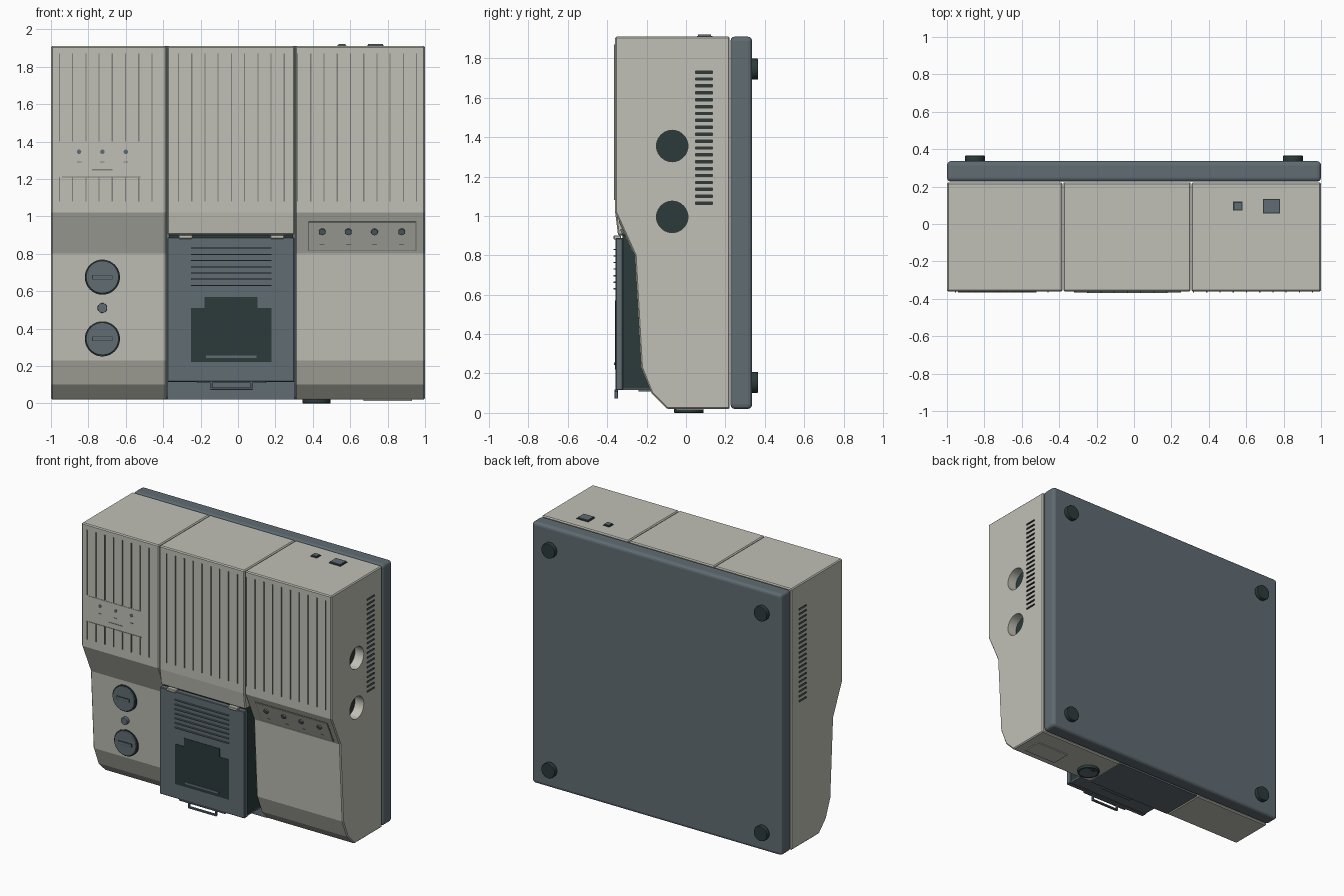
import bpy, bmesh, math
from mathutils import Matrix, Vector

old = bpy.data.objects.get("Cube")
if old:
    bpy.data.objects.remove(old)


def material(name, rgb):
    m = bpy.data.materials.new(name)
    m.use_nodes = True
    m.diffuse_color = (*rgb, 1)
    node = next(n for n in m.node_tree.nodes if n.type == 'BSDF_PRINCIPLED')
    node.inputs["Base Color"].default_value = (*rgb, 1)
    node.inputs["Roughness"].default_value = 0.7
    return m


BEIGE = material("warm_grey", (0.53, 0.53, 0.47))
SLATE = material("slate", (0.115, 0.15, 0.17))
DARK = material("dark_green", (0.025, 0.043, 0.043))
LINE = material("rib_grey", (0.22, 0.22, 0.2))


def finish(name, bm, mats, bevel=0, segments=1):
    bmesh.ops.recalc_face_normals(bm, faces=bm.faces[:])
    mesh = bpy.data.meshes.new(name)
    bm.to_mesh(mesh)
    bm.free()
    for m in mats:
        mesh.materials.append(m)
    ob = bpy.data.objects.new(name, mesh)
    bpy.context.collection.objects.link(ob)
    if bevel:
        mod = ob.modifiers.new("bevel", 'BEVEL')
        mod.width, mod.segments = bevel, segments
        mod.limit_method = 'ANGLE'
        mod.angle_limit = math.radians(40)
    return ob


def add_box(bm, x, y, z):
    """Box from three (low, high) ranges."""
    size = [b - a for a, b in (x, y, z)]
    mid = [(a + b) / 2 for a, b in (x, y, z)]
    mat = Matrix.Translation(mid) @ Matrix.Diagonal((*size, 1))
    return bmesh.ops.create_cube(bm, size=1, matrix=mat)["verts"]


def boxes(name, ranges, mat, bevel=0, segments=1):
    bm = bmesh.new()
    for r in ranges:
        add_box(bm, *r)
    return finish(name, bm, [mat], bevel, segments)


def prism(name, profile, x0, x1, mats, bevel=0.007):
    """Extrude a (y, z) side profile along x."""
    bm = bmesh.new()
    face = bm.faces.new([bm.verts.new((x0, y, z)) for y, z in profile])
    ext = bmesh.ops.extrude_face_region(bm, geom=[face])["geom"]
    moved = [v for v in ext if isinstance(v, bmesh.types.BMVert)]
    bmesh.ops.translate(bm, verts=moved, vec=(x1 - x0, 0, 0))
    return finish(name, bm, mats, bevel)


def disc(name, at, radius, depth, axis, mat, bevel=0, sides=40):
    bm = bmesh.new()
    rot = Vector((0, 0, 1)).rotation_difference(Vector(axis)).to_matrix().to_4x4()
    bmesh.ops.create_cone(bm, cap_ends=True, segments=sides, radius1=radius, radius2=radius,
                          depth=depth, matrix=Matrix.Translation(at) @ rot)
    ob = finish(name, bm, [mat], bevel, 2)
    for p in ob.data.polygons:
        p.use_smooth = len(p.vertices) == 4
    return ob


# Main housing: two side bodies with a stepped front, one shorter centre body
FRONT, BACK, TOP, SEAM_L, SEAM_R = -0.36, 0.222, 1.91, -0.38, 0.305
side = [(BACK, TOP), (FRONT, TOP), (FRONT, 1.02), (-0.26, 0.8), (-0.228, 0.23),
        (-0.175, 0.1), (-0.095, 0.02), (BACK, 0.02)]
centre = [(BACK, TOP), (FRONT, TOP), (FRONT, 1.02), (-0.345, 0.9), (BACK, 0.9)]
GAP = 0.002
palette = [BEIGE, SLATE, DARK]
right_body = prism("right_body", side, -1, SEAM_L - GAP, palette)
left_body = prism("left_body", side, SEAM_R + GAP, 1, palette)
prism("centre_body", centre, SEAM_L + GAP, SEAM_R - GAP, palette)

# Side vents on both ends, round sockets on the left end
for body, s in ((right_body, -1), (left_body, 1)):
    bm = bmesh.new()
    for i in range(20):
        z = 1.065 + i * 0.035
        add_box(bm, sorted((s * 0.985, s * 1.05)), (0.048, 0.135), (z - 0.006, z + 0.006))
    for f in bm.faces:
        f.material_index = 2
    if s > 0:
        for z in (0.995, 1.355):
            made = bmesh.ops.create_cone(
                bm, cap_ends=True, segments=40, radius1=0.08, radius2=0.08, depth=0.14,
                matrix=Matrix.Translation((1, -0.07, z)) @ Matrix.Rotation(math.pi / 2, 4, 'Y'))
            for f in {f for v in made["verts"] for f in v.link_faces}:
                f.material_index = 2 if len(f.verts) > 4 else 0
    cutter = finish("side_cutter", bm, palette)
    cutter.hide_render = True
    cutter.hide_set(True)
    cutter.display_type = 'WIRE'
    mod = body.modifiers.new("openings", 'BOOLEAN')
    mod.operation, mod.object, mod.solver = 'DIFFERENCE', cutter, 'EXACT'

# Back panel and its feet
boxes("back_panel", [((-1, 1), (0.226, 0.336), (0.02, TOP))], SLATE, 0.022, 3)
for x in (-0.85, 0.85):
    for z in (0.155, 1.745):
        disc("rear_foot", (x, 0.348, z), 0.053, 0.036, (0, 1, 0), DARK, 0.004)

# Fine vertical ribs, interrupted by the indicator plate
ribs = []
for i in range(28):
    x = -0.955 + i * 1.91 / 27
    if min(abs(x - SEAM_L), abs(x - SEAM_R)) < 0.012:
        continue
    spans = [(1.08, 1.21), (1.4, 1.87)] if x < -0.51 else [(1.08, 1.87)]
    ribs += [((x - 0.003, x + 0.003), (-0.366, -0.355), s) for s in spans]
boxes("front_ribs", ribs, LINE)

# Indicator plate and lamps
boxes("indicator_plate", [((-0.94, -0.52), (-0.363, -0.355), (1.212, 1.395))], BEIGE)
boxes("indicator_line", [((-0.94, -0.52), (-0.365, -0.355), (1.207, 1.212)),
                         ((-0.78, -0.67), (-0.365, -0.355), (1.246, 1.252))], LINE)
for x in (-0.85, -0.725, -0.6):
    disc("indicator_lamp", (x, -0.362, 1.345), 0.012, 0.008, (0, 1, 0), SLATE, 0, 16)
    boxes("lamp_mark", [((x - 0.012, x + 0.012), (-0.365, -0.36), (1.288, 1.294))], LINE)

# Control panel and buttons on the sloping step
slope = Vector((0, 0.1, -0.22)).normalized()
out = Vector((0, -0.22, -0.1)).normalized()


def on_step(x, z, lift):
    return Vector((x, -0.36 + (1.02 - z) * 0.1 / 0.22, z)) + out * lift


def step_plate(name, x, z, lift, mat):
    bm = bmesh.new()
    ring = [on_step(a, b, lift) for a, b in
            ((x[0], z[0]), (x[1], z[0]), (x[1], z[1]), (x[0], z[1]))]
    low = [bm.verts.new(p - out * 0.006) for p in ring]
    high = [bm.verts.new(p) for p in ring]
    bm.faces.new(low)
    bm.faces.new(high)
    for i in range(4):
        j = (i + 1) % 4
        bm.faces.new((low[i], low[j], high[j], high[i]))
    return finish(name, bm, [mat])


step_plate("control_border", (0.375, 0.955), (0.815, 0.975), 0.002, LINE)
step_plate("control_panel", (0.38, 0.95), (0.82, 0.97), 0.004, BEIGE)
for x in (0.45, 0.59, 0.73, 0.875):
    disc("control_button", on_step(x, 0.92, 0.006), 0.018, 0.016, out, SLATE, 0.002, 24)
    step_plate("button_mark", (x - 0.013, x + 0.013), (0.848, 0.854), 0.005, LINE)

# Round knobs with finger bars, and a small centre button
for z in (0.675, 0.345):
    y = -0.228 - (z - 0.23) * 0.032 / 0.57
    disc("knob_rim", (-0.725, y, z), 0.094, 0.024, (0, 1, 0), DARK)
    disc("knob", (-0.725, y - 0.005, z), 0.088, 0.036, (0, 1, 0), SLATE, 0.005)
    boxes("knob_bar_edge", [((-0.78, -0.67), (y - 0.025, y), (z - 0.012, z + 0.012))], DARK)
    boxes("knob_bar", [((-0.776, -0.674), (y - 0.028, y), (z - 0.009, z + 0.009))], SLATE)
disc("small_button", (-0.725, -0.248, 0.51), 0.026, 0.04, (0, 1, 0), SLATE, 0.003, 28)

# Centre tray, lower filler and front door
boxes("tray", [((-0.37, 0.295), (-0.322, 0.22), (0.125, 0.9))], DARK)
boxes("tray_floor", [((-0.37, 0.295), (-0.322, 0.22), (0.117, 0.127))], SLATE)
boxes("lower_filler", [((-0.378, 0.303), (-0.1, 0.222), (0.022, 0.12))], SLATE)
boxes("door", [((-0.377, 0.302), (-0.358, -0.32), (0.115, 0.888))], SLATE, 0.004)
boxes("door_window", [((-0.25, 0.18), (-0.361, -0.35), (0.22, 0.51)),
                      ((-0.18, 0.105), (-0.361, -0.35), (0.5, 0.57))], DARK)
boxes("window_bar", [((-0.17, 0.1), (-0.365, -0.355), (0.243, 0.257))], SLATE)
boxes("door_ribs", [((-0.25, 0.178), (-0.369, -0.35), (z - 0.003, z + 0.003))
                    for z in [0.63 + 0.0333 * i for i in range(7)]], SLATE)
boxes("hinges", [((x - 0.037, x + 0.037), (-0.367, -0.33), (0.88, 0.9)) for x in (-0.28, 0.21)],
      BEIGE, 0.003)

# Pull handle under the door
boxes("door_handle", [((-0.148, 0.078), (-0.362, -0.345), (0.072, 0.084)),
                      ((-0.148, -0.136), (-0.362, -0.345), (0.075, 0.12)),
                      ((0.066, 0.078), (-0.362, -0.345), (0.075, 0.12)),
                      ((-0.22, 0.15), (-0.362, -0.345), (0.108, 0.118))], SLATE, 0.002)
boxes("handle_plate", [((-0.16, 0.09), (-0.24, -0.17), (0.108, 0.12))], SLATE)

# Top buttons
for x, w, d in ((0.555, 0.025, 0.024), (0.735, 0.046, 0.039)):
    boxes("button_frame", [((x - w, x + w), (0.095 - d, 0.095 + d), (1.9, 1.914))], DARK)
    w, d = w - 0.006, d - 0.006
    boxes("top_button", [((x - w, x + w), (0.095 - d, 0.095 + d), (1.9, 1.921))], SLATE)

# Underside foot and cover plate
disc("bottom_foot", (0.42, 0.015, 0.012), 0.075, 0.024, (0, 0, 1), DARK, 0.003)
disc("bottom_foot_pad", (0.42, 0.015, 0.006), 0.06, 0.012, (0, 0, 1), SLATE)
boxes("bottom_cover", [((0.67, 0.93), (-0.05, 0.09), (0.014, 0.022))], BEIGE)
